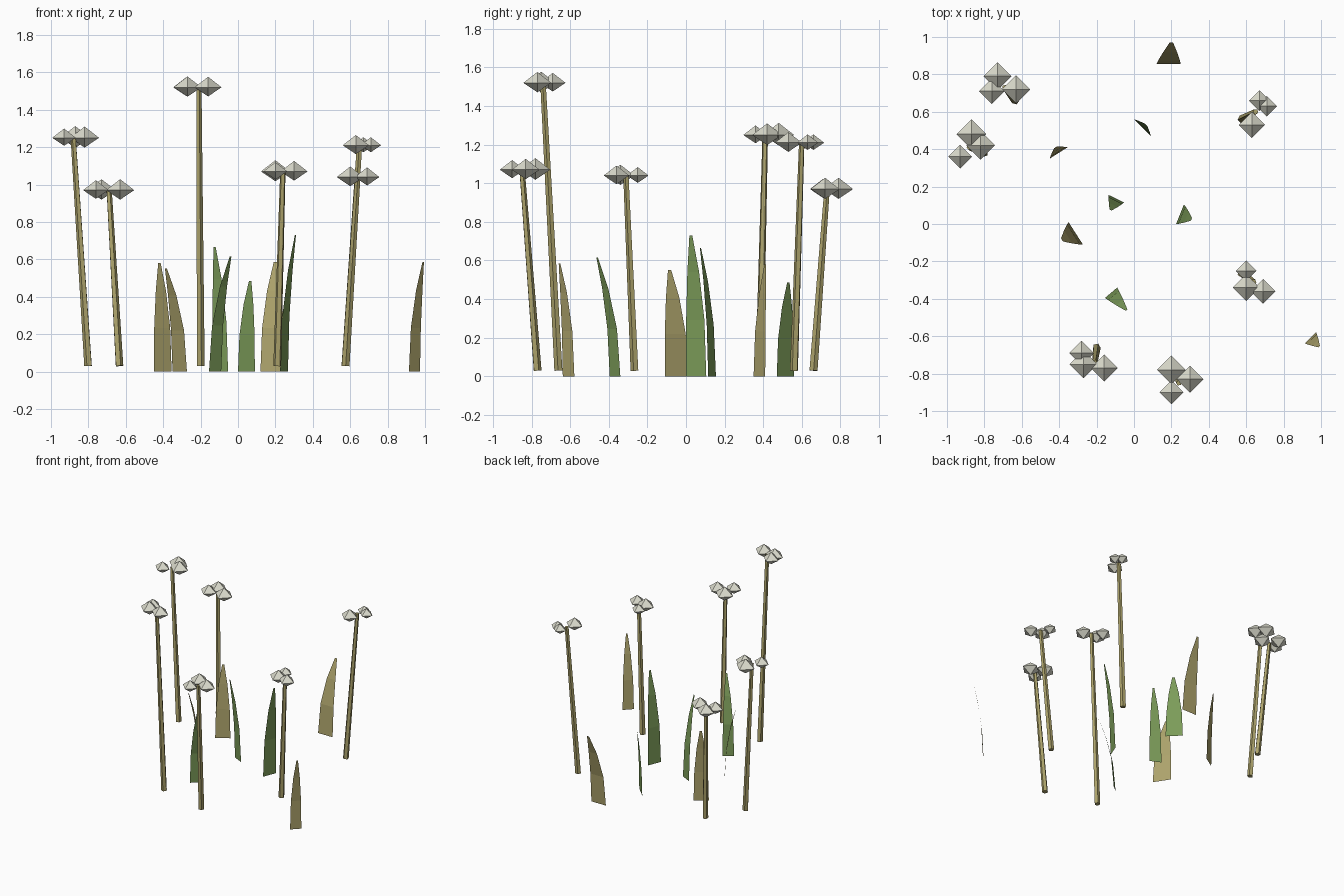
import bpy
import bmesh
from math import cos, sin, tau
from mathutils import Vector

cube = bpy.data.objects.get("Cube")
if cube:
    bpy.data.objects.remove(cube)


def material(name, rgb):
    mat = bpy.data.materials.new(name)
    mat.use_nodes = True
    mat.diffuse_color = (*rgb, 1)
    mat.node_tree.nodes["Principled BSDF"].inputs["Base Color"].default_value = (*rgb, 1)
    return mat


TAN = material("dry tan", (0.42, 0.37, 0.15))
GREEN = material("leaf green", (0.2, 0.33, 0.1))
WHITE = material("blossom white", (0.71, 0.71, 0.61))


def finish(bm, name, mat):
    mesh = bpy.data.meshes.new(name)
    bm.to_mesh(mesh)
    bm.free()
    mesh.materials.append(mat)
    obj = bpy.data.objects.new(name, mesh)
    bpy.context.collection.objects.link(obj)
    return obj


def stem(name, base, top, sides=5):
    """Slim tapered rod from base to top."""
    base, top = Vector(base), Vector(top)
    turn = (top - base).to_track_quat('Z', 'Y')
    bm = bmesh.new()
    rings = []
    for centre, radius in ((base, 0.022), (top, 0.015)):
        rings.append([bm.verts.new(centre + turn @ Vector(
            (radius * cos(tau * i / sides), radius * sin(tau * i / sides), 0)))
            for i in range(sides)])
    low, high = rings
    for i in range(sides):
        j = (i + 1) % sides
        bm.faces.new((low[i], low[j], high[j], high[i]))
    bm.faces.new(low[::-1])
    bm.faces.new(high)
    finish(bm, name, TAN)


def blossom(name, centre, radius):
    """Squat eight-faced bud, a little taller above than below."""
    bm = bmesh.new()
    c = Vector(centre)
    ring = [bm.verts.new(c + radius * Vector((cos(tau * i / 4), sin(tau * i / 4), 0)))
            for i in range(4)]
    peak = bm.verts.new(c + Vector((0, 0, 0.78 * radius)))
    foot = bm.verts.new(c - Vector((0, 0, 0.68 * radius)))
    for i in range(4):
        j = (i + 1) % 4
        bm.faces.new((ring[i], ring[j], peak))
        bm.faces.new((ring[j], ring[i], foot))
    finish(bm, name, WHITE)


def leaf(name, a, b, tip, mat):
    """Thin blade standing on the line a-b, bending over towards its tip."""
    a, b = Vector((*a, 0)), Vector((*b, 0))
    middle, half, tip = (a + b) / 2, (b - a) / 2, Vector(tip)
    lean = Vector((tip.x, tip.y, 0)) - middle
    bm = bmesh.new()
    rows = []
    for t, width in ((0, 1), (0.4, 0.9), (0.74, 0.58), (1, 0.14)):
        p = middle + lean * t ** 2 + Vector((0, 0, tip.z * t))
        rows.append((bm.verts.new(p - half * width), bm.verts.new(p + half * width)))
    for (l0, r0), (l1, r1) in zip(rows, rows[1:]):
        bm.faces.new((l0, r0, r1, l1))
    finish(bm, name, mat)


# Flower stalks: foot, top, then three buds as (x, y, radius)
stalks = [
    ((-0.8, 0.38), (-0.88, 0.41, 1.25),
     ((-0.87, 0.48, 0.08), (-0.93, 0.36, 0.063), (-0.82, 0.42, 0.077))),
    ((-0.635, 0.66), (-0.69, 0.73, 0.97),
     ((-0.73, 0.79, 0.075), (-0.76, 0.71, 0.068), (-0.63, 0.72, 0.075))),
    ((-0.2, -0.66), (-0.21, -0.74, 1.52),
     ((-0.28, -0.69, 0.066), (-0.27, -0.75, 0.074), (-0.16, -0.77, 0.072))),
    ((0.21, -0.77), (0.24, -0.85, 1.07),
     ((0.2, -0.78, 0.077), (0.3, -0.83, 0.072), (0.2, -0.9, 0.064))),
    ((0.575, 0.56), (0.65, 0.6, 1.21),
     ((0.67, 0.66, 0.055), (0.71, 0.63, 0.055), (0.63, 0.53, 0.07))),
    ((0.575, -0.265), (0.64, -0.31, 1.04),
     ((0.6, -0.25, 0.056), (0.6, -0.34, 0.072), (0.69, -0.36, 0.066))),
]
for n, (foot, top, buds) in enumerate(stalks, 1):
    stem(f"stem_{n}", (*foot, 0.03), top)
    for k, (x, y, radius) in enumerate(buds, 1):
        blossom(f"blossom_{n}_{k}", (x, y, top[2]), radius)

# Ground leaves: two base corners and the tip
leaves = [
    ((0.12, 0.855), (0.25, 0.855), (0.2, 0.97, 0.585), TAN),
    ((-0.45, 0.35), (-0.355, 0.41), (-0.42, 0.41, 0.58), TAN),
    ((-0.35, 0.01), (-0.273, -0.11), (-0.385, -0.085, 0.55), TAN),
    ((0.914, -0.638), (0.973, -0.578), (0.99, -0.655, 0.585), TAN),
    ((0, 0.56), (0.09, 0.47), (0.065, 0.53, 0.485), GREEN),
    ((-0.135, 0.155), (-0.053, 0.115), (-0.125, 0.075, 0.665), GREEN),
    ((0.225, 0), (0.267, 0.105), (0.307, 0.025, 0.73), GREEN),
    ((-0.155, -0.395), (-0.09, -0.34), (-0.04, -0.46, 0.615), GREEN),
]
for n, spec in enumerate(leaves, 1):
    leaf(f"leaf_{n}", *spec)
